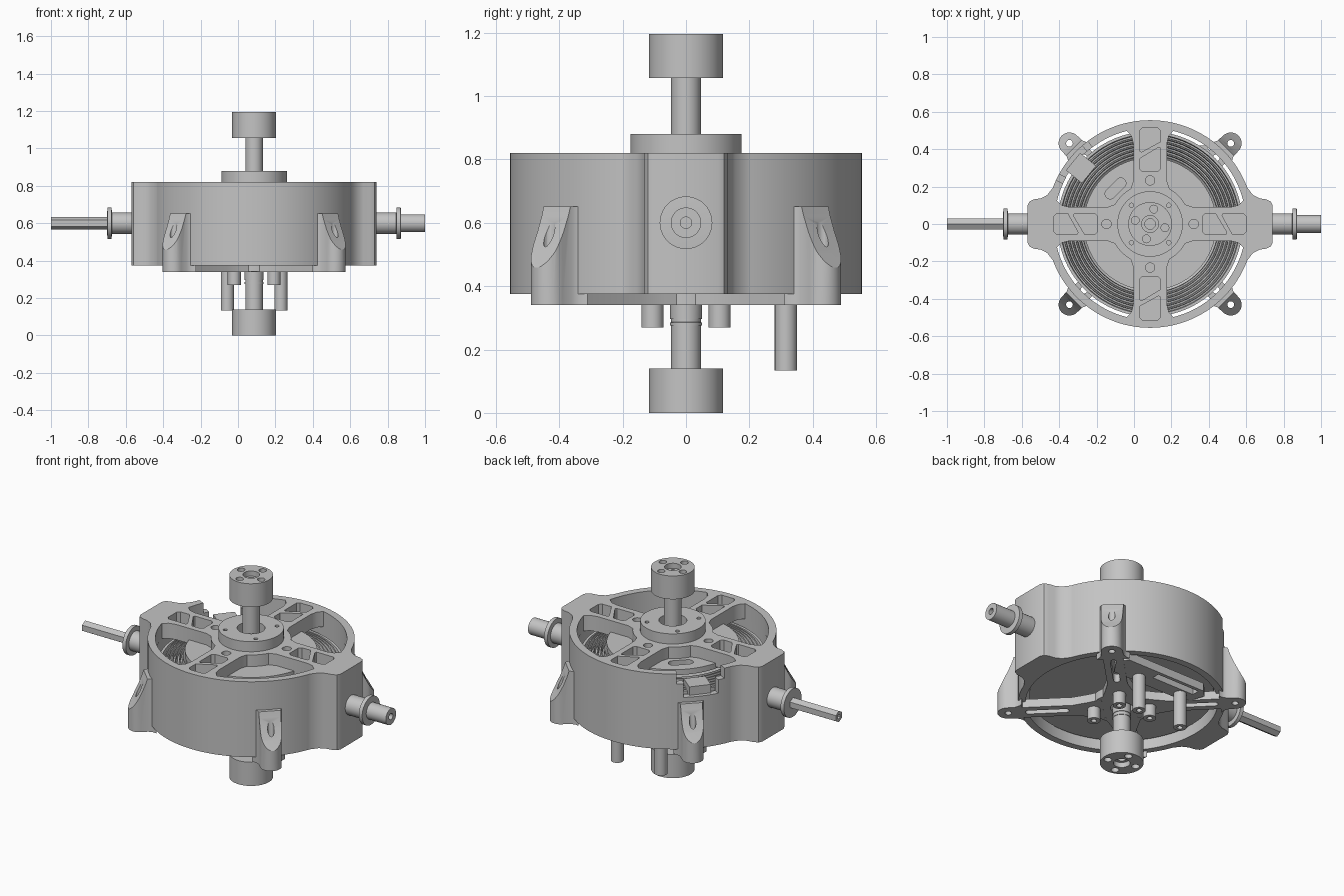
import bpy, bmesh, math
from mathutils import Matrix, Vector
from math import radians, cos, sin, pi

cube = bpy.data.objects.get("Cube")
if cube:
    bpy.data.objects.remove(cube, do_unlink=True)

AXIS_X = 0.086   # the drum axis sits off centre
ROD_Z = 0.6

grey = bpy.data.materials.new("plain_grey")
grey.use_nodes = True
colour = (0.55, 0.55, 0.55, 1)
grey.diffuse_color = colour
grey.node_tree.nodes["Principled BSDF"].inputs["Base Color"].default_value = colour


def polar(r, deg):
    return (r * cos(radians(deg)), r * sin(radians(deg)))


def arc(r, a, b, n, c=(0, 0)):
    return [(c[0] + p[0], c[1] + p[1])
            for p in (polar(r, a + (b - a) * i / n) for i in range(n + 1))]


def circle(r, c=(0, 0), n=24):
    return arc(r, 0, 360, n, c)[:-1]


def turn(pts, deg):
    m = Matrix.Rotation(radians(deg), 2)
    return [tuple(m @ Vector(p)) for p in pts]


def make(name, bm):
    bmesh.ops.recalc_face_normals(bm, faces=bm.faces)
    me = bpy.data.meshes.new(name)
    bm.to_mesh(me)
    bm.free()
    me.materials.append(grey)
    ob = bpy.data.objects.new(name, me)
    ob.location.x = AXIS_X
    bpy.context.collection.objects.link(ob)
    return ob


def prisms(name, items, matrix=None):
    """Extruded outlines: items of (points, bottom, top)."""
    bm = bmesh.new()
    for pts, z0, z1 in items:
        face = bm.faces.new([bm.verts.new((x, y, z0)) for x, y in pts])
        ext = bmesh.ops.extrude_face_region(bm, geom=[face])["geom"]
        top = [v for v in ext if isinstance(v, bmesh.types.BMVert)]
        bmesh.ops.translate(bm, verts=top, vec=(0, 0, z1 - z0))
    if matrix:
        bm.transform(matrix)
    return make(name, bm)


def lathe(name, profile, n=48):
    """Closed (radius, height) loop turned round z."""
    bm = bmesh.new()
    rings = [[bm.verts.new((*polar(r, 360 * i / n), z)) for r, z in profile] for i in range(n)]
    for i in range(n):
        a, b = rings[i], rings[(i + 1) % n]
        for j in range(len(profile)):
            k = (j + 1) % len(profile)
            if profile[j][0] or profile[k][0]:
                bm.faces.new((a[j], a[k], b[k], b[j]))
    bmesh.ops.remove_doubles(bm, verts=bm.verts, dist=1e-5)
    return make(name, bm)


def boolean(ob, cutter, op="DIFFERENCE"):
    mod = ob.modifiers.new("cut", "BOOLEAN")
    mod.operation, mod.object, mod.solver = op, cutter, "EXACT"
    bpy.context.view_layer.update()
    me = bpy.data.meshes.new_from_object(ob.evaluated_get(bpy.context.evaluated_depsgraph_get()))
    ob.modifiers.clear()
    ob.data = me
    bpy.data.objects.remove(cutter, do_unlink=True)


# Drum housing with two side bosses
R = 0.555
edge = [(0.52, 0.194), (0.55, 0.155), (0.585, 0.137), (0.62, 0.132), (0.645, 0.12), (0.655, 0.1)]
boss = [(x, -y) for x, y in edge] + edge[::-1]
side = arc(R, 21.5, 158.5, 48)
outline = boss + side + turn(boss, 180) + turn(side, 180)
housing = prisms("housing", [(outline, 0.375, 0.82)])
boolean(housing, prisms("bore", [(circle(0.515, n=96), 0.3, 0.73)]))

# Openings between the spokes, blind spoke pockets and holes
opening = (arc(0.215, 29, 61, 8) + [(0.09, 0.23), (0.09, 0.43), (0.1, 0.47)]
           + arc(0.513, 76, 14, 24) + [(0.47, 0.1), (0.43, 0.09), (0.23, 0.09)])
outer_pocket = [(0.5, -0.055), (0.515, -0.04), (0.515, 0.04), (0.5, 0.055), (0.39, 0.055),
                (0.385, 0.045), (0.44, -0.055)]
inner_pocket = [(0.295, 0.055), (0.28, 0.04), (0.28, -0.04), (0.295, -0.055), (0.405, -0.055),
                (0.41, -0.045), (0.35, 0.055)]
cuts = [(circle(0.075), 0.7, 0.9)]
for q in range(0, 360, 90):
    cuts.append((turn(opening, q), 0.7, 0.9))
    for shape in (outer_pocket, inner_pocket, circle(0.025, (0.233, 0))):
        cuts.append((turn(shape, q), 0.755, 0.9))
boolean(housing, prisms("top_cuts", cuts))

# Exit notch through the rim
for a, b, z in ((127, 155, 0.76), (131, 151, 0.68)):
    notch = [polar(0.47, a), polar(0.62, a), polar(0.62, b), polar(0.47, b)]
    boolean(housing, prisms("notch", [(notch, z, 0.9)]))
guide = [(0.42, -0.06), (0.53, -0.06), (0.53, 0.06), (0.42, 0.06)]
prisms("exit_guide", [(turn(guide, 141), 0.64, 0.73)])

# Hub ring
hub = lathe("hub_ring", [(0.075, 0.75), (0.175, 0.815), (0.175, 0.88), (0.075, 0.88)], 64)
boolean(hub, prisms("screw_holes", [(circle(0.012, polar(0.141, a), 12), 0.84, 0.9)
                                    for a in range(45, 360, 90)]))

# Slotted cover disc under the spokes
cover = lathe("cover_disc", [(0.05, 0.72), (0.355, 0.72), (0.355, 0.752), (0.05, 0.752)], 64)
slot = arc(0.028, -90, 90, 8, (0.04, 0)) + arc(0.028, 90, 270, 8, (-0.04, 0))
slot = [(x - 0.185, y + 0.19) for x, y in turn(slot, 45)]
boolean(cover, prisms("cover_slot", [(slot, 0.6, 0.8)]))

# Grooved spool inside the drum
spool_profile = [(0, 0.425), (0.495, 0.425), (0.495, 0.69)]
for i in range(6):
    r, z = 0.48 - i * 0.02, 0.69 + i * 0.004
    spool_profile += [(r, z), (r - 0.004, z - 0.022), (r - 0.012, z - 0.022), (r - 0.014, z + 0.004)]
spool_profile += [(0.35, 0.7), (0, 0.7)]
lathe("spool", spool_profile, 80)

# Shaft, sleeve and end collars
lathe("shaft", [(0.028, 0.03), (0.047, 0.03), (0.047, 1.165), (0.028, 1.165)], 32)
lathe("shaft_sleeve", [(0.04, 0.275), (0.05, 0.275), (0.05, 0.285), (0.044, 0.287), (0.044, 0.295),
                       (0.05, 0.297), (0.053, 0.43), (0.04, 0.43)], 32)
for name, z0, z1, rim in (("bottom_collar", 0.14, 0, 0.05), ("top_collar", 1.057, 1.195, 1.145)):
    collar = lathe(name, [(0.045, z0), (0.117, z0), (0.117, z1), (0.05, z1), (0.045, z1)], 48)
    holes = [(circle(0.021, polar(0.082, 76 + a), 16), min(rim, z1 - 0.02), max(rim, z1 + 0.02))
             for a in range(0, 360, 90)]
    boolean(collar, prisms("collar_holes", holes))

# Corner lugs with a sloping top, each on a slotted arm of the lower bracket
LUG_R = 0.61
foot = (arc(0.058, -90, 90, 16, (LUG_R, 0))
        + [(0.57, 0.06), (0.545, 0.072), (0.53, 0.09), (0.53, -0.09), (0.545, -0.072), (0.57, -0.06)])
slope = [(0.5, 0.3), (0.7, 0.3), (0.7, 0.43), (0.67, 0.455), (0.635, 0.51), (0.605, 0.57),
         (0.585, 0.62), (0.575, 0.652), (0.5, 0.652)]
arm_slot = arc(0.018, -90, 90, 8, (0.5, 0)) + arc(0.018, 90, 270, 8, (0.3, 0))
arm = [(0.1, 0.1), (0.1, -0.1), (0.18, -0.075), (0.26, -0.054), (0.57, -0.054),
       (0.57, 0.054), (0.26, 0.054), (0.18, 0.075)]
for i, name in enumerate(("back_left", "back_right", "front_right", "front_left")):
    angle = 45 + 90 * i
    lug = prisms(name + "_lug", [(foot, 0.34, 0.7)])
    boolean(lug, prisms("trim", [(slope, -0.2, 0.2)], Matrix.Rotation(pi / 2, 4, "X")), "INTERSECT")
    boolean(lug, prisms("lug_hole", [(circle(0.018, (LUG_R, 0), 16), 0.3, 0.7)]))
    lug.data.transform(Matrix.Rotation(radians(angle), 4, "Z"))
    bracket = prisms(name + "_arm", [(turn(arm, angle), 0.34, 0.39)])
    boolean(bracket, prisms("slot", [(turn(arm_slot, angle), 0.3, 0.41)]))

# Middle of the bracket and its cross plate with a window
lathe("bracket_centre", [(0.06, 0.341), (0.16, 0.341), (0.16, 0.39), (0.06, 0.39)], 32)
plate = [(0.28, 0.27), (0.34, 0.36), (0.3, 0.42), (-0.22, 0.42), (-0.26, 0.38), (-0.22, 0.27)]
cross = prisms("cross_plate", [(plate, 0.342, 0.391)])
window = [(-0.2, 0.355), (0.08, 0.355), (0.08, 0.4), (-0.2, 0.4)]
boolean(cross, prisms("window", [(window, 0.3, 0.41)]))


# Hollow standoff posts
def post(name, x, y, z):
    ob = lathe(name, [(0.015, z), (0.035, z), (0.035, 0.39), (0.015, 0.39)], 24)
    ob.location += Vector((x, y, 0))


for s, tag in ((-1, "right"), (1, "left")):
    post(tag + "_long_post", s * 0.143, 0.315, 0.134)
    post(tag + "_back_short_post", s * 0.106, 0.106, 0.27)
    post(tag + "_front_short_post", s * 0.106, -0.106, 0.27)

# Side shafts: bearing with flange, then a hex rod on one side and a tube on the other
for s, tag in ((-1, "right"), (1, "left")):
    stub = lathe(tag + "_bearing", [(0, 0.62), (0.057, 0.62), (0.057, 0.76), (0.083, 0.762), (0.083, 0.784),
                                    (0.05, 0.786), (0, 0.786)], 40)
    if s < 0:
        rod = lathe("hex_rod", [(0.014, 0.75), (0.033, 0.75), (0.033, 1.086), (0.014, 1.086)], 6)
    else:
        rod = lathe("round_tube", [(0.018, 0.75), (0.048, 0.75), (0.048, 0.914), (0.018, 0.914)], 32)
    for ob in (stub, rod):
        ob.data.transform(Matrix.Translation((0, 0, ROD_Z)) @ Matrix.Rotation(s * pi / 2, 4, "Y"))

# Smooth the round surfaces, keep the edges sharp
bpy.ops.object.select_all(action="DESELECT")
for ob in bpy.context.scene.objects:
    if ob.type == "MESH":
        ob.select_set(True)
        bpy.context.view_layer.objects.active = ob
bpy.ops.object.shade_smooth_by_angle(angle=radians(30))
